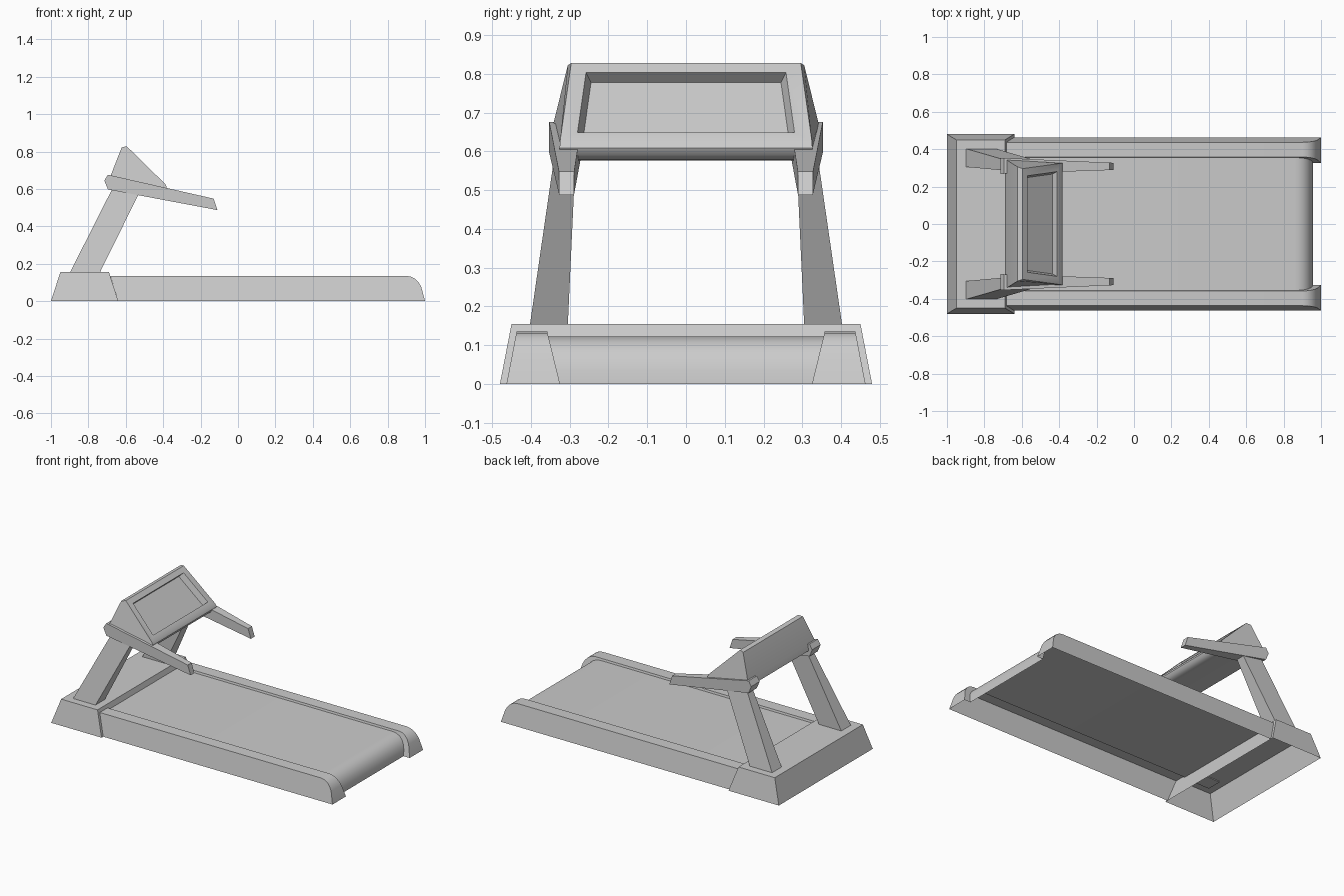
import bpy, bmesh
from mathutils import Vector

if "Cube" in bpy.data.objects:
    bpy.data.objects.remove(bpy.data.objects["Cube"])


def build(name, verts, faces, smooth=False):
    bm = bmesh.new()
    vs = [bm.verts.new(v) for v in verts]
    for f in faces:
        bm.faces.new([vs[i] for i in f])
    bmesh.ops.recalc_face_normals(bm, faces=bm.faces)
    me = bpy.data.meshes.new(name)
    bm.to_mesh(me)
    bm.free()
    ob = bpy.data.objects.new(name, me)
    bpy.context.collection.objects.link(ob)
    if smooth:
        bpy.ops.object.select_all(action='DESELECT')
        ob.select_set(True)
        bpy.context.view_layer.objects.active = ob
        bpy.ops.object.shade_smooth_by_angle(angle=0.7)
    return ob


def bridge(n, a=0, b=None, closed=True):
    """Quads between two vertex loops of length n starting at a and b."""
    b = a + n if b is None else b
    return [(a + i, a + (i + 1) % n, b + (i + 1) % n, b + i)
            for i in range(n if closed else n - 1)]


def rect(x0, x1, y0, y1, z):
    return [(x0, y0, z), (x1, y0, z), (x1, y1, z), (x0, y1, z)]


# Motor housing: tapered box, open underneath
build("motor_housing",
      rect(-1, -.64, -.48, .48, 0) + rect(-.95, -.69, -.45, .45, .155),
      bridge(4) + [(4, 5, 6, 7)])


def y_in(z):
    return .325 + .033 * z / .135


def y_out(z):
    return .463 - .026 * z / .135


# Running belt: thin sheet that rolls down at the rear
belt = [(-.685, .122), (.86, .122), (.885, .119), (.91, .108), (.93, .09),
        (.945, .065), (.953, .035), (.956, 0)]
n = len(belt)
build("running_belt",
      [(x, -y_in(z), z) for x, z in belt] + [(x, y_in(z), z) for x, z in belt],
      bridge(n, closed=False), smooth=True)

# Side rails: hollow shells with a rounded rear end
rail = [(-.683, .135), (.9, .135), (.925, .131), (.948, .119), (.967, .099),
        (.98, .075), (1, 0)]
m = len(rail)
for s, side in ((1, "left"), (-1, "right")):
    verts = [(x, s * y_out(z), z) for x, z in rail]
    verts += [(x, s * y_in(z), z) for x, z in rail]
    verts += [(-.64, s * y_out(0), 0)]
    verts += [(x, s * y_in(z), z) for x, z in reversed(belt)]
    faces = bridge(m, closed=False)
    faces += [tuple(range(m)) + (2 * m,)]
    faces += [tuple(range(m, 2 * m)) + tuple(range(2 * m + 1, 2 * m + 1 + n))]
    build(side + "_side_rail", verts, faces, smooth=True)

    # Leaning, tapered upright
    build(side + "_upright",
          rect(-.9, -.74, s * .305, s * .403, .15)
          + rect(-.67, -.515, s * .284, s * .337, .605),
          bridge(4) + [(0, 1, 2, 3), (4, 5, 6, 7)])

    # Handrail sloping toward the runner
    arm = [(-.715, .645), (-.695, .676), (-.13, .548), (-.11, .487), (-.695, .597)]
    verts = []
    for y_back, y_tip in ((.268, .289), (.354, .327)):
        for x, z in arm:
            t = (x + .715) / .605
            verts.append((x, s * (y_back + (y_tip - y_back) * t), z))
    build(side + "_handrail", verts,
          bridge(5) + [tuple(range(5)), tuple(range(5, 10))])

# Console: wedge with rounded lower lip and recessed screen
prof = [(-.595, .828, .296), (-.388, .625, .325), (-.381, .608, .326),
        (-.39, .59, .327), (-.41, .579, .328), (-.435, .576, .329),
        (-.69, .632, .345), (-.682, .668, .343), (-.622, .822, .305)]
k = len(prof)
verts = [Vector((x, -y, z)) for x, z, y in [(p[0], p[1], p[2]) for p in prof]]
verts += [Vector((x, y, z)) for x, z, y in prof]
faces = [f for f in bridge(k) if f[:2] != (0, 1)]
faces += [tuple(range(k)), tuple(range(k, 2 * k))]
top, low = Vector((-.595, 0, .828)), Vector((-.388, 0, .625))
inward = Vector((-.70, 0, -.714)) * .036
for taper, off in ((0, Vector((0, 0, 0))), (.013, inward)):
    for t, y in ((.123, .258), (.887, .28)):
        for s in (-1, 1):
            verts.append(top.lerp(low, t) + off + Vector((0, s * (y - taper), 0)))
outer = [0, 1, k + 1, k]
rim = [2 * k + i for i in (0, 2, 3, 1)]
floor = [i + 4 for i in rim]
for a, b in ((outer, rim), (rim, floor)):
    faces += [(a[i], a[(i + 1) % 4], b[(i + 1) % 4], b[i]) for i in range(4)]
faces.append(tuple(floor))
build("console", verts, faces, smooth=True)
